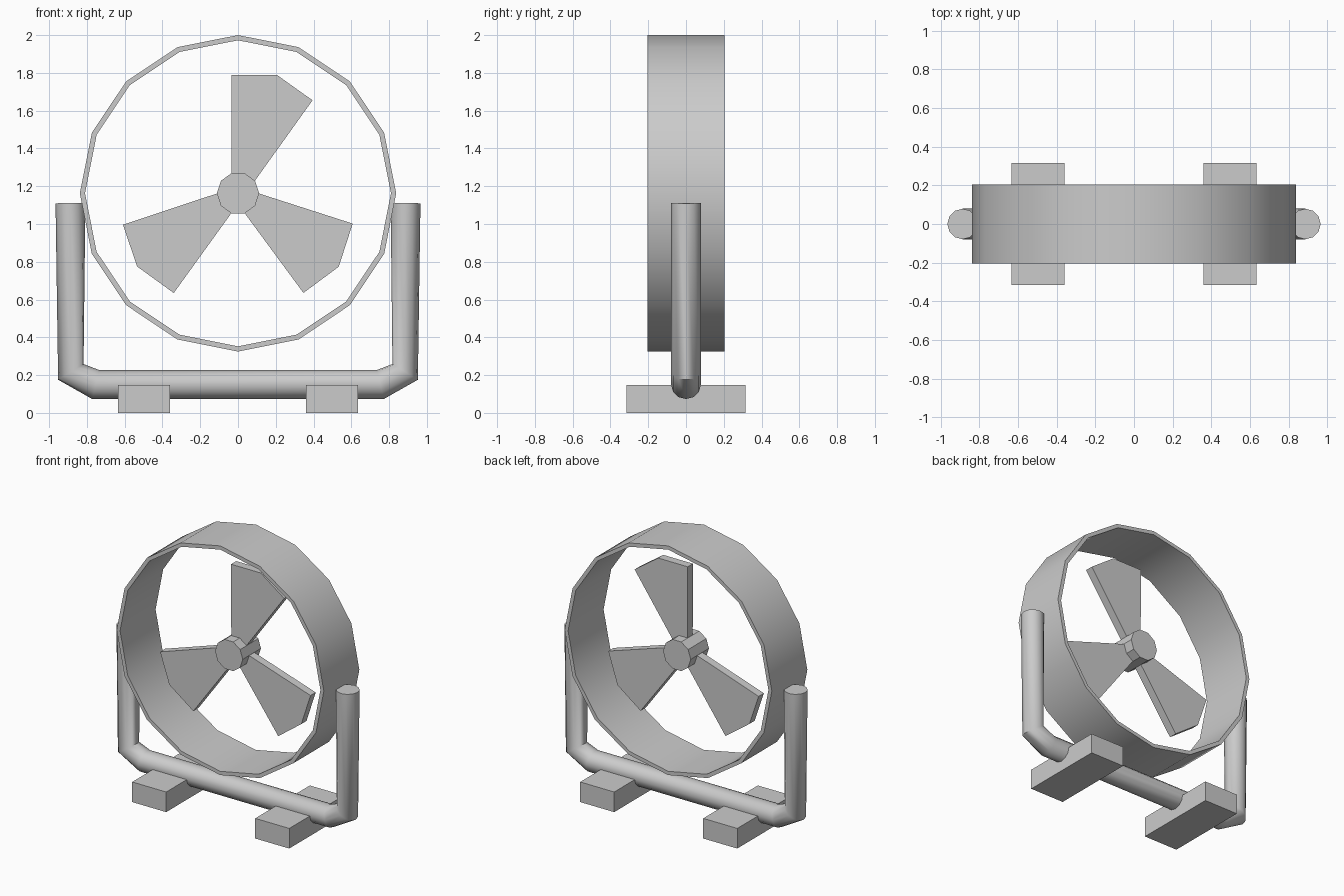
import bpy, bmesh, math

if "Cube" in bpy.data.objects:
    bpy.data.objects.remove(bpy.data.objects["Cube"])

CZ = 1.1625  # fan axis height


def polar(r, deg):
    a = math.radians(deg)
    return (r * math.cos(a), r * math.sin(a))


def finish(name, bm, smooth=None):
    bmesh.ops.recalc_face_normals(bm, faces=bm.faces)
    me = bpy.data.meshes.new(name)
    bm.to_mesh(me)
    bm.free()
    ob = bpy.data.objects.new(name, me)
    bpy.context.collection.objects.link(ob)
    if smooth:
        shade(ob, smooth)
    return ob


def shade(ob, deg):
    bpy.ops.object.select_all(action='DESELECT')
    ob.select_set(True)
    bpy.context.view_layer.objects.active = ob
    bpy.ops.object.shade_smooth_by_angle(angle=math.radians(deg))


def prism(name, pts, half):
    """Extrude an outline given in x,z around the fan axis along y."""
    bm = bmesh.new()
    f = bm.faces.new([bm.verts.new((x, -half, CZ + z)) for x, z in pts])
    ext = bmesh.ops.extrude_face_region(bm, geom=[f], use_keep_orig=True)
    vs = [v for v in ext['geom'] if isinstance(v, bmesh.types.BMVert)]
    bmesh.ops.translate(bm, verts=vs, vec=(0, 2 * half, 0))
    return finish(name, bm)


# Ring housing: 16 sided band with wall thickness
bm = bmesh.new()
N = 16
loops = []
for i in range(N):
    vs = []
    for r, y in ((0.8375, -0.205), (0.8375, 0.205), (0.81, 0.205), (0.81, -0.205)):
        x, z = polar(r, 360 * i / N)
        vs.append(bm.verts.new((x, y, CZ + z)))
    loops.append(vs)
for i in range(N):
    a, b = loops[i], loops[(i + 1) % N]
    for k in range(4):
        m = (k + 1) % 4
        bm.faces.new((a[k], a[m], b[m], b[k]))
finish("ring_housing", bm, 30)

# Hub: 10 sided
prism("hub", [polar(0.112, 36 * i) for i in range(10)], 0.105)

# Blades: each grows out of two hub faces
outline = [(0.108, 108), (0.628, 93.2), (0.66, 71.9), (0.631, 51.3), (0.108, 36), (0.108, 72)]
for n, rot in enumerate((0, -108, 144)):
    prism(f"blade_{n + 1}", [polar(r, a + rot) for r, a in outline], 0.03)

# Stand: bent round tube
cu = bpy.data.curves.new("stand_tube", 'CURVE')
cu.dimensions = '3D'
cu.bevel_depth = 0.079
cu.bevel_resolution = 4
cu.use_fill_caps = True
half_path = [(0.887, 1.11), (0.885, 0.217), (0.753, 0.15)]
path = [(-x, z) for x, z in half_path] + half_path[::-1]
sp = cu.splines.new('POLY')
sp.points.add(len(path) - 1)
for p, (x, z) in zip(sp.points, path):
    p.co = (x, 0, z, 1)
tube = bpy.data.objects.new("stand_tube", cu)
bpy.context.collection.objects.link(tube)
bpy.ops.object.select_all(action='DESELECT')
tube.select_set(True)
bpy.context.view_layer.objects.active = tube
bpy.ops.object.convert(target='MESH')
shade(bpy.context.view_layer.objects.active, 50)

# Feet
for side, s in (("left", -1), ("right", 1)):
    bm = bmesh.new()
    bmesh.ops.create_cube(bm, size=1)
    bmesh.ops.scale(bm, verts=bm.verts, vec=(0.275, 0.63, 0.147))
    bmesh.ops.translate(bm, verts=bm.verts, vec=(s * 0.4975, 0, 0.0735))
    finish(f"foot_{side}", bm)
